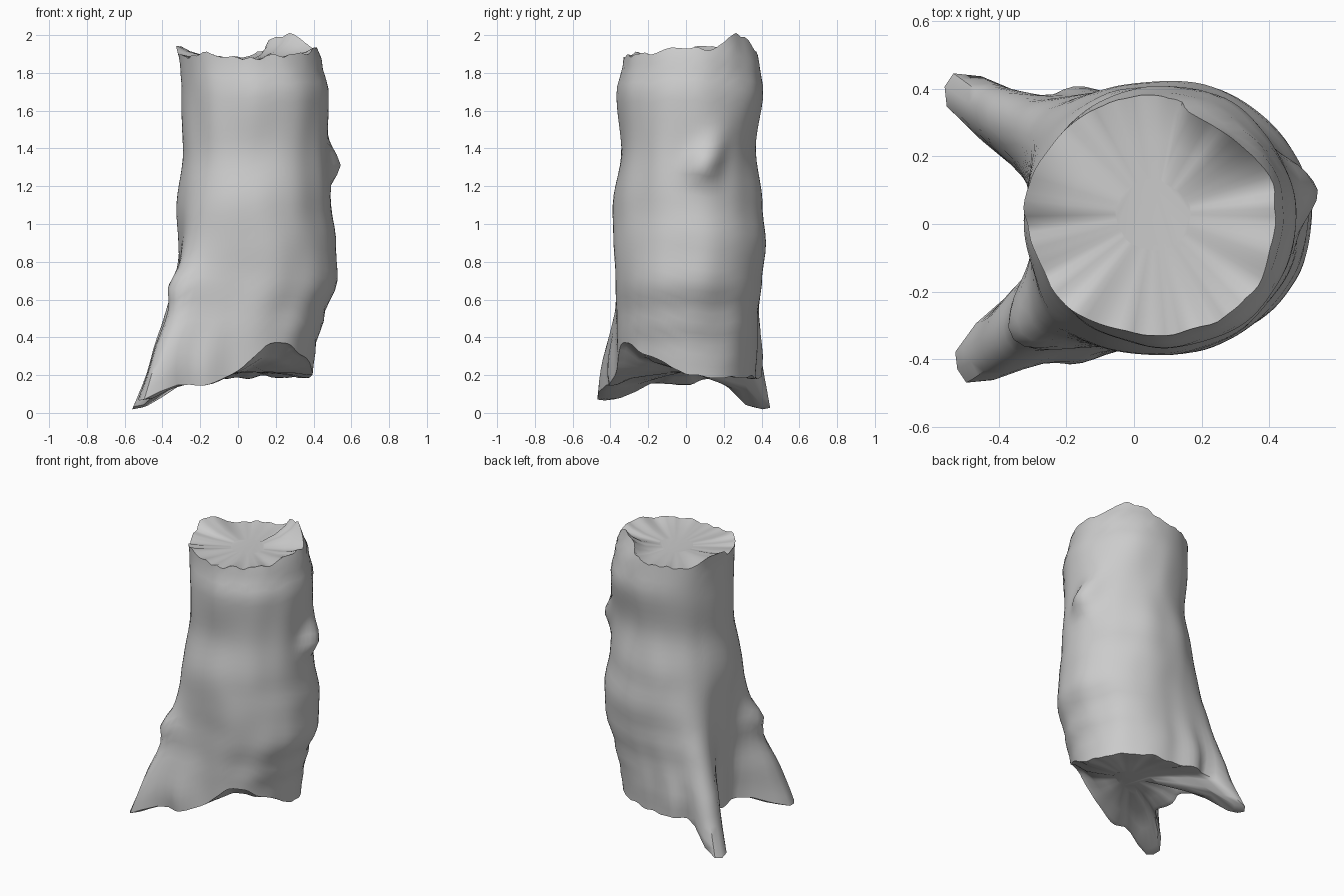
import bpy, bmesh, math
from mathutils import Vector, noise

cube = bpy.data.objects.get("Cube")
if cube:
    bpy.data.objects.remove(cube)

SEGMENTS, RINGS = 96, 32

# Trunk silhouette: height, x min, x max, y min, y max
PROFILE = [
    (0.00, -0.29, 0.37, -0.35, 0.36),
    (0.20, -0.29, 0.39, -0.36, 0.36),
    (0.35, -0.30, 0.41, -0.36, 0.37),
    (0.50, -0.30, 0.46, -0.36, 0.375),
    (0.70, -0.31, 0.53, -0.37, 0.40),
    (0.90, -0.31, 0.515, -0.38, 0.425),
    (1.10, -0.325, 0.49, -0.385, 0.405),
    (1.40, -0.295, 0.475, -0.345, 0.365),
    (1.70, -0.295, 0.485, -0.365, 0.405),
    (1.85, -0.305, 0.45, -0.335, 0.385),
    (2.00, -0.34, 0.40, -0.31, 0.35),
]


def section(z):
    """Interpolated silhouette limits at a height."""
    for low, high in zip(PROFILE, PROFILE[1:]):
        if z <= high[0]:
            t = max(0, (z - low[0]) / (high[0] - low[0]))
            t = t * t * (3 - 2 * t)
            return [a + (b - a) * t for a, b in zip(low[1:], high[1:])]
    return PROFILE[-1][1:]


def bump(angle, centre, width, power=2):
    """Soft bump around an angle, in degrees."""
    d = abs((angle - centre + 180) % 360 - 180)
    return math.exp(-(d / width) ** power)


def hill(z, centre, width):
    return math.exp(-((z - centre) / width) ** 2)


def ripple(a, scale):
    """Uneven edge that closes around the trunk."""
    a = math.radians(a)
    return noise.noise(Vector((math.cos(a), math.sin(a), 0.3)) * scale)


def bottom_height(a):
    return (0.19 + 0.18 * bump(a, 294, 26) + 0.08 * bump(a, 332, 24)
            - 0.04 * bump(a, 185, 22) - 0.05 * bump(a, 232, 22)
            - 0.17 * bump(a, 145, 8.5, 4) - 0.08 * bump(a, 217, 8.5, 4)
            + 0.015 * ripple(a, 5))


def top_height(a):
    return (1.88 + 0.12 * bump(a, 50, 28) + 0.07 * bump(a, 168, 16)
            + 0.05 * bump(a, 350, 32) + 0.04 * bump(a, 232, 9)
            + 0.025 * ripple(a, 6))


def surface_point(a, z):
    x0, x1, y0, y1 = section(z)
    c, s = math.cos(math.radians(a)), math.sin(math.radians(a))
    cx, cy = (x0 + x1) / 2, (y0 + y1) / 2
    r = 1 / math.sqrt((c / ((x1 - x0) / 2)) ** 2 + (s / ((y1 - y0) / 2)) ** 2)
    # roots that widen into ridges up the trunk
    flare = max(0, 1 - z / 1.15) ** 1.4
    width = 10 + 8 * min(z, 1)
    power = 3.5 - 1.5 * min(z / 0.6, 1)
    r += 0.375 * flare * bump(a, 145.5, width, power)
    r += 0.375 * flare * bump(a, 217.5, width, power)
    # skirts on the outer sides of the roots
    skirt = hill(z, 0.22, 0.3)
    r += skirt * (0.085 * bump(a, 123, 14) + 0.1 * bump(a, 236, 13))
    # fuller corners either side of the flat face
    r += 0.035 * (1 - z / 2) * (bump(a, 125, 24) + bump(a, 235, 24))
    # lump above the front root
    r += 0.05 * hill(z, 0.67, 0.08) * bump(a, 215, 14)
    # branch knot, undercut below
    r += 0.075 * hill(z, 1.31, 0.13 if z > 1.31 else 0.075) * bump(a, 10 + max(0, z - 1.3) * 80, 13)
    # uneven bark
    r += 0.012 * noise.noise(Vector((c * 2.2, s * 2.2, z * 2.6)))
    return Vector((cx + r * c, cy + r * s, z))


bm = bmesh.new()
angles = [i * 360 / SEGMENTS for i in range(SEGMENTS)]

# Trunk wall with roots
rings = []
for j in range(RINGS):
    t = j / (RINGS - 1)
    rings.append([bm.verts.new(surface_point(a, bottom_height(a) * (1 - t) + top_height(a) * t))
                  for a in angles])


def cap_ring(edge, centre, spread, rise):
    """Ring between a centre and an edge; rise is the share of height kept."""
    ring = []
    for v in edge:
        co = centre.lerp(v.co, spread)
        co.z = centre.z + (v.co.z - centre.z) * rise
        ring.append(bm.verts.new(co))
    return ring


# Shallow broken top, then the tilted underside
top_centre, low_centre = Vector((0.06, 0.03, 1.87)), Vector((0.05, 0.0, 0.22))
top_caps = [cap_ring(rings[-1], top_centre, *k) for k in ((0.88, 0.65), (0.65, 0.3), (0.3, 0.08))]
low_caps = [cap_ring(rings[0], low_centre, *k) for k in ((0.25, 0.15), (0.5, 0.32), (0.72, 0.5), (0.91, 0.95))]

stack = low_caps + rings + top_caps
for low, high in zip(stack, stack[1:]):
    for i in range(SEGMENTS):
        k = (i + 1) % SEGMENTS
        bm.faces.new((low[i], low[k], high[k], high[i]))
bm.faces.new(stack[0][::-1])
bm.faces.new(stack[-1])

mesh = bpy.data.meshes.new("tree_stump")
bm.normal_update()
bm.to_mesh(mesh)
bm.free()
stump = bpy.data.objects.new("tree_stump", mesh)
bpy.context.collection.objects.link(stump)

# Plain grey wood
wood = bpy.data.materials.new("grey_wood")
wood.use_nodes = True
colour = (0.6, 0.6, 0.6, 1)
wood.diffuse_color = colour
wood.node_tree.nodes["Principled BSDF"].inputs["Base Color"].default_value = colour
mesh.materials.append(wood)

bpy.ops.object.select_all(action="DESELECT")
stump.select_set(True)
bpy.context.view_layer.objects.active = stump
bpy.ops.object.shade_smooth_by_angle(angle=math.radians(45))
